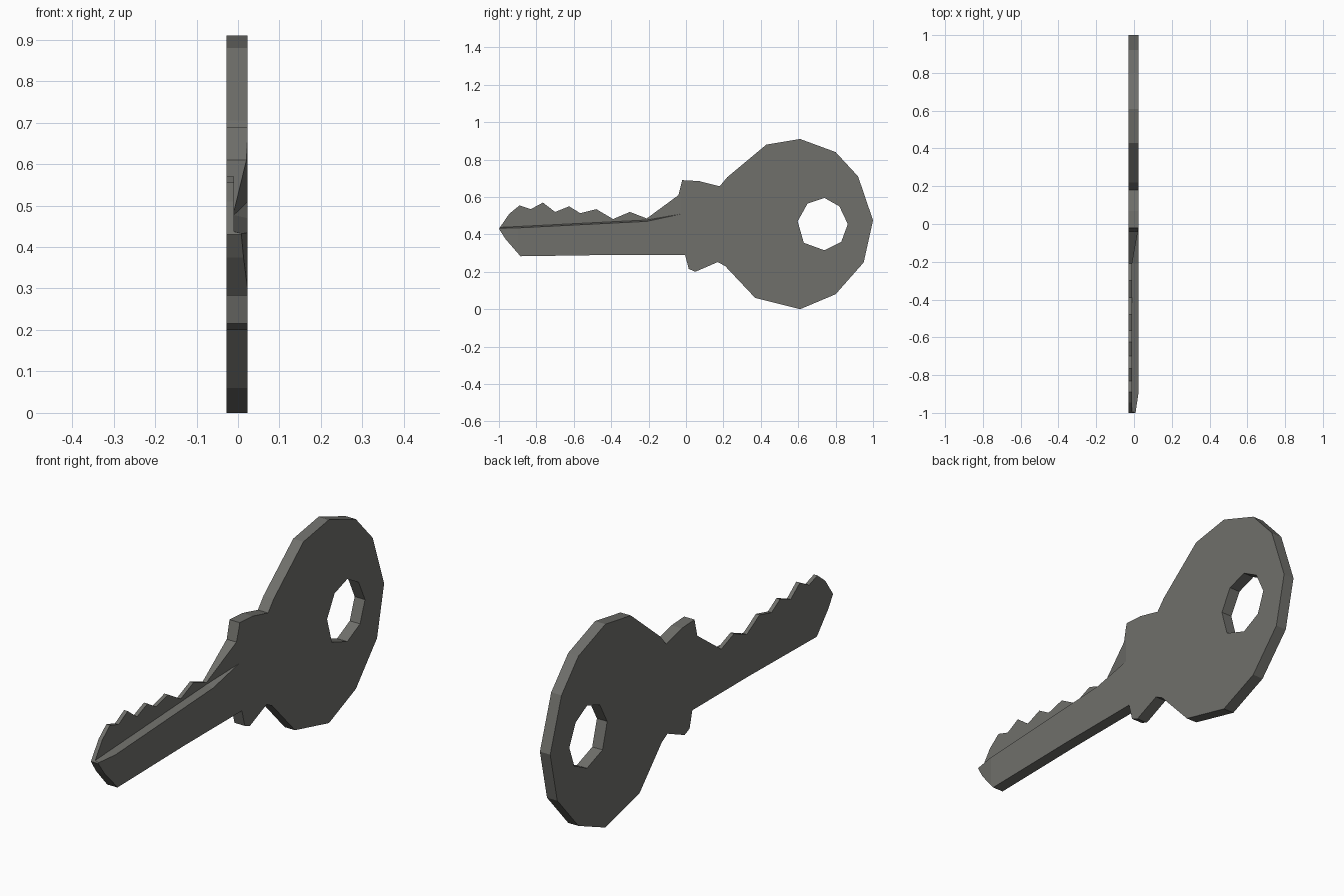
import bpy, bmesh

if "Cube" in bpy.data.objects:
    bpy.data.objects.remove(bpy.data.objects["Cube"])

X0, X1 = -0.028, 0.023      # back and front face of the flat key

metal = bpy.data.materials.new("dark grey metal")
metal.diffuse_color = (0.16, 0.16, 0.147, 1)
metal.use_nodes = True
metal.node_tree.nodes["Principled BSDF"].inputs["Base Color"].default_value = metal.diffuse_color


def loft(name, sections):
    """Closed solid through matching rings of (x, y, z) points."""
    bm = bmesh.new()
    rings = [[bm.verts.new(p) for p in s] for s in sections]
    n = len(rings[0])
    bm.faces.new(rings[0])
    bm.faces.new(rings[-1])
    for a, b in zip(rings, rings[1:]):
        for i in range(n):
            j = (i + 1) % n
            bm.faces.new((a[i], a[j], b[j], b[i]))
    # triangulate so that sloping cutter walls are exact
    bmesh.ops.recalc_face_normals(bm, faces=bm.faces)
    bmesh.ops.triangulate(bm, faces=bm.faces)
    me = bpy.data.meshes.new(name)
    bm.to_mesh(me)
    bm.free()
    me.materials.append(metal)
    ob = bpy.data.objects.new(name, me)
    bpy.context.collection.objects.link(ob)
    return ob


def plate(name, profile, xa, xb):
    return loft(name, [[(x, y, z) for y, z in profile] for x in (xa, xb)])


# Side outline: teeth, shoulder, round bow, lower shoulder, blade edge
outline = [
    (-1, .43), (-.945, .51), (-.89, .555), (-.83, .535), (-.765, .57),
    (-.70, .52), (-.625, .55), (-.565, .513), (-.48, .535), (-.39, .482),
    (-.30, .52), (-.21, .485), (-.04, .61), (-.02, .69), (.07, .685),
    (.18, .657), (.22, .705), (.43, .88), (.61, .91), (.80, .84),
    (.92, .71), (1, .475), (.95, .25), (.80, .08), (.61, 0),
    (.37, .06), (.21, .23), (.17, .252), (.05, .20), (.015, .215),
    (-.005, .29), (-.41, .29), (-.885, .283), (-.965, .375)]
key = plate("key", outline, X0, X1)

# Hole in the bow
hole = plate("hole_cutter", [
    (.597, .47), (.65, .565), (.74, .595), (.82, .55),
    (.865, .455), (.83, .36), (.74, .315), (.63, .355)], -.2, .2)


# Thinned toothed half of the blade, ramping out at the shoulder
def step(y, x, z):
    return [(x, y, z), (.1, y, z - .025), (.1, y, .9), (x, y, .9)]


groove = loft("groove_cutter", [
    step(-1.1, -.01, .432), step(-.21, -.01, .477), step(-.02, X1 + .001, .51)])

# Tapered tip
tip = loft("tip_cutter", [
    [(.008 - .0014, -1.01, z), (.0244, -.89, z), (.1, -.89, z), (.1, -1.01, z)]
    for z in (.1, .8)])

for cutter in (hole, groove, tip):
    cutter.hide_render = True
    mod = key.modifiers.new(cutter.name, 'BOOLEAN')
    mod.operation = 'DIFFERENCE'
    mod.solver = 'EXACT'
    mod.object = cutter

# Bake the cuts and drop the cutters
bpy.context.view_layer.update()
deps = bpy.context.evaluated_depsgraph_get()
baked = bpy.data.meshes.new_from_object(key.evaluated_get(deps))
key.modifiers.clear()
key.data = baked
for cutter in (hole, groove, tip):
    bpy.data.objects.remove(cutter)
